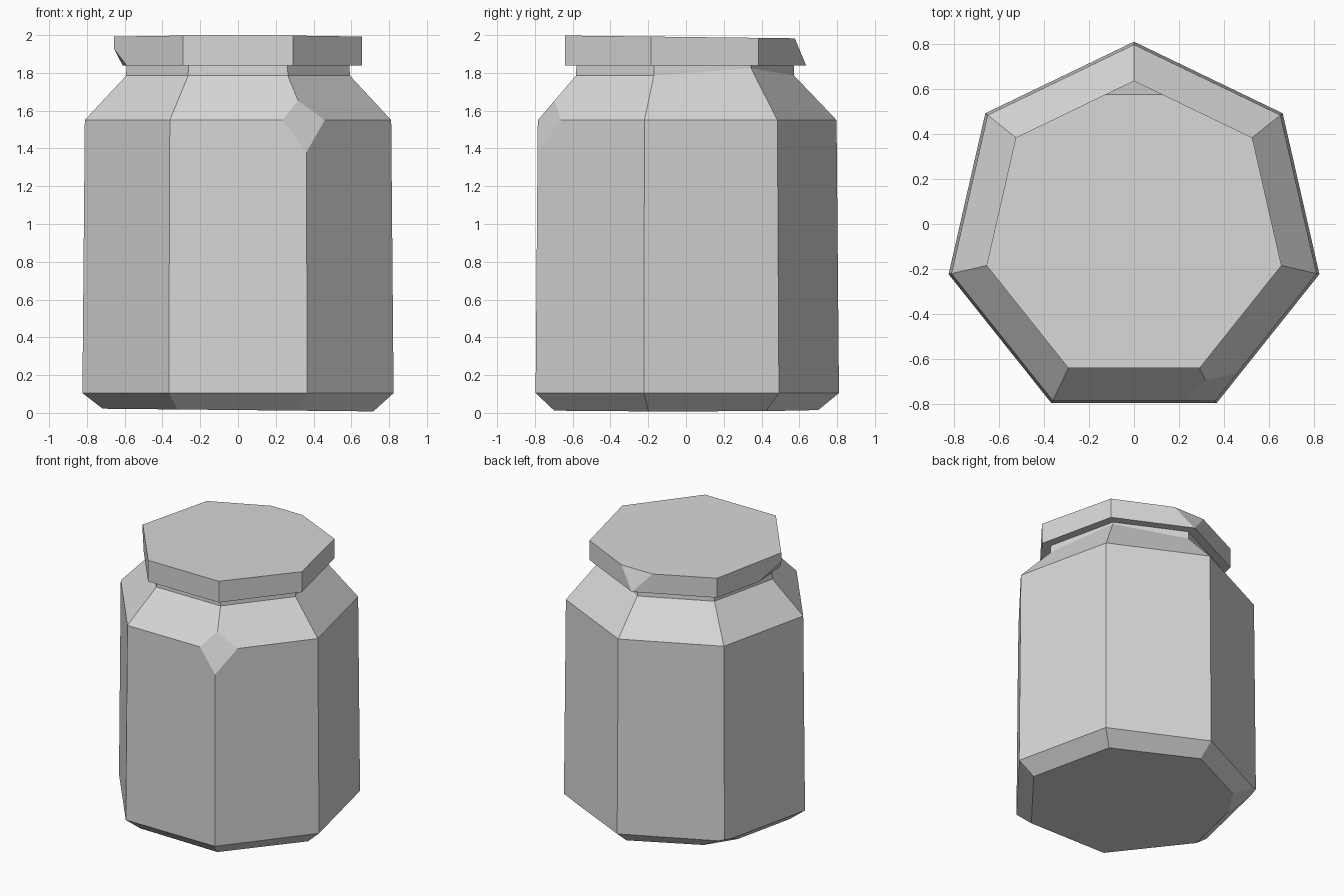
import bpy
import bmesh
from math import cos, sin, tau, pi
from mathutils import Vector

SIDES = 7
CENTRE_Y = -0.035

default_cube = bpy.data.objects.get("Cube")
if default_cube:
    bpy.data.objects.remove(default_cube)

# One plain grey for the whole jar
grey = bpy.data.materials.new("plain grey")
grey.use_nodes = True
colour = (0.68, 0.68, 0.68, 1)
grey.diffuse_color = colour
grey.node_tree.nodes["Principled BSDF"].inputs["Base Color"].default_value = colour


def ring(bm, radius, z, tilt_x=0, tilt_y=0):
    """Seven-sided ring with one corner pointing to the back."""
    verts = []
    for i in range(SIDES):
        a = pi / 2 + tau * i / SIDES
        x, y = radius * cos(a), radius * sin(a) + CENTRE_Y
        verts.append(bm.verts.new((x, y, z + tilt_x * x + tilt_y * y)))
    return verts


def stack(bm, rings):
    """Join rings from bottom to top and close both ends."""
    for low, high in zip(rings, rings[1:]):
        for i in range(SIDES):
            j = (i + 1) % SIDES
            bm.faces.new((low[i], low[j], high[j], high[i]))
    bm.faces.new(rings[0][::-1])
    bm.faces.new(rings[-1])


def chip(bm, a, b, c):
    """Slice off the corner outside the plane through three points."""
    a, b, c = Vector(a), Vector(b), Vector(c)
    normal = (b - a).cross(c - a)
    middle = Vector((0, 0, a.z))
    if normal.dot(middle - a) > 0:
        normal.negate()
    geom = bm.verts[:] + bm.edges[:] + bm.faces[:]
    cut = bmesh.ops.bisect_plane(bm, geom=geom, plane_co=a, plane_no=normal,
                                 clear_outer=True)["geom_cut"]
    edges = [e for e in cut if isinstance(e, bmesh.types.BMEdge)]
    bmesh.ops.holes_fill(bm, edges=edges, sides=0)


def finish(bm, name):
    bmesh.ops.recalc_face_normals(bm, faces=bm.faces[:])
    mesh = bpy.data.meshes.new(name)
    bm.to_mesh(mesh)
    bm.free()
    mesh.materials.append(grey)
    bpy.context.collection.objects.link(bpy.data.objects.new(name, mesh))


# Jar body: chamfered foot, straight walls, sloping shoulder, short neck
bm = bmesh.new()
foot = ring(bm, 0.735, 0.015, tilt_x=-0.01)
base = ring(bm, 0.845, 0.105)
shoulder = ring(bm, 0.832, 1.55)
neck_low = ring(bm, 0.608, 1.785)
neck_top = ring(bm, 0.605, 1.845)
neck_low[SIDES - 1].co.z = 1.825   # shoulder rises to the lid at this corner
stack(bm, [foot, base, shoulder, neck_low, neck_top])
# Chipped shoulder corner at the front, chipped foot corner at the back
chip(bm, (0.35, -0.80, 1.36), (0.2, -0.8, 1.56), (0.48, -0.65, 1.55))
chip(bm, (-0.655, 0.48, 0.11), (-0.44, 0.51, 0.015), (-0.6, 0.26, 0.015))
finish(bm, "jar_body")

# Lid: flat slab with a notched back corner and a clipped lower side corner
bm = bmesh.new()
stack(bm, [ring(bm, 0.672, 1.84), ring(bm, 0.672, 1.99, tilt_y=-0.012)])
chip(bm, (-0.12, 0.575, 1.985), (0.12, 0.575, 1.985), (0, 0.635, 1.842))
chip(bm, (-0.655, -0.185, 1.925), (-0.59, -0.264, 1.84), (-0.61, 0, 1.84))
finish(bm, "lid")
